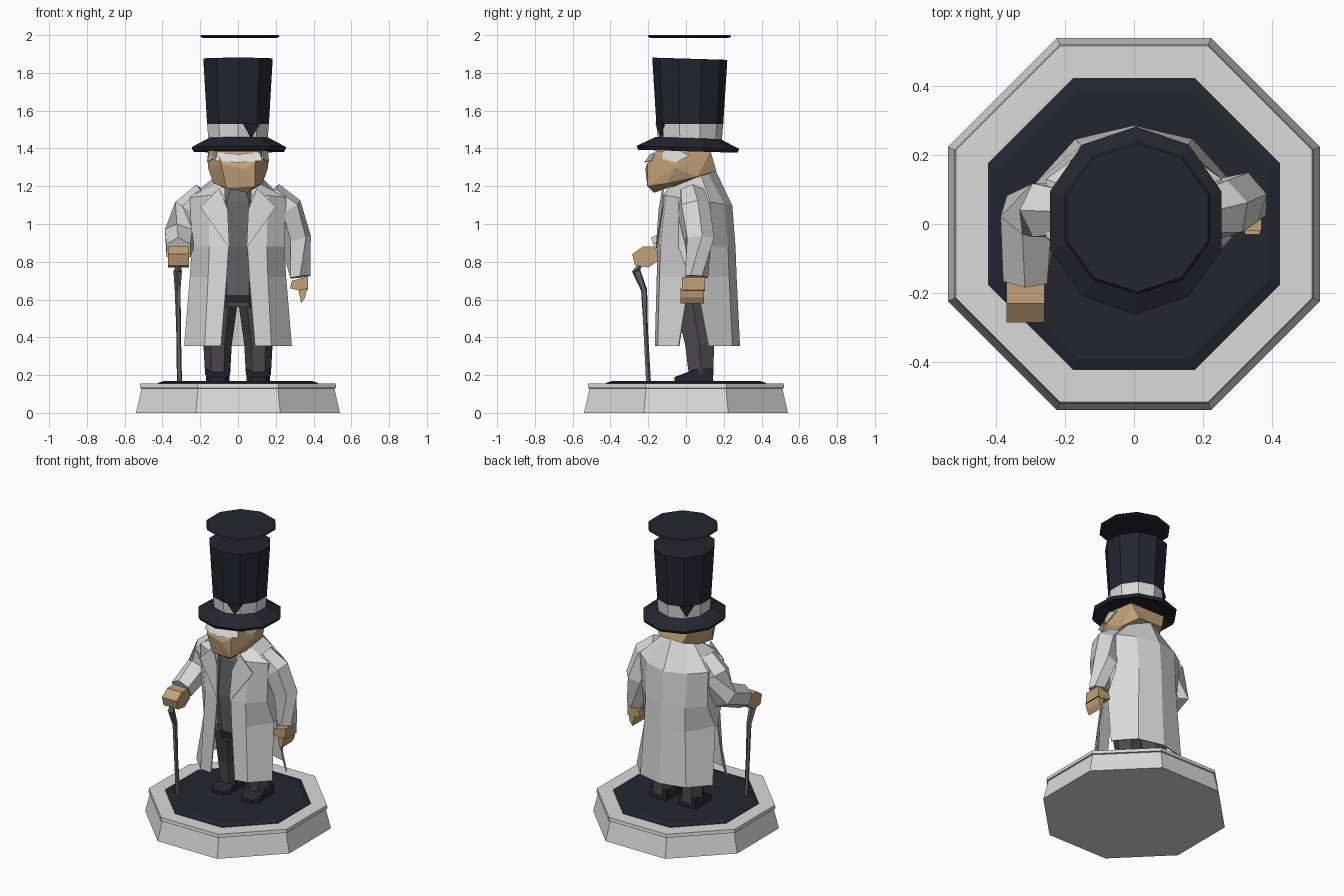
import bpy, bmesh, math
from mathutils import Vector

if "Cube" in bpy.data.objects:
    bpy.data.objects.remove(bpy.data.objects["Cube"])


def material(name, rgb):
    m = bpy.data.materials.new(name)
    m.diffuse_color = (*rgb, 1)
    m.use_nodes = True
    m.node_tree.nodes["Principled BSDF"].inputs["Base Color"].default_value = m.diffuse_color
    return m


PALE = material("pale_grey", (0.70, 0.70, 0.70))
BLACK = material("blue_black", (0.018, 0.018, 0.029))
SKIN = material("tan_skin", (0.54, 0.36, 0.19))
GREY = material("vest_grey", (0.13, 0.13, 0.135))
DARK = material("trouser_grey", (0.075, 0.07, 0.075))


def finish(name, bm, mats, rule=None):
    bmesh.ops.recalc_face_normals(bm, faces=bm.faces)
    if rule:
        for f in bm.faces:
            f.material_index = rule(f.calc_center_median())
    me = bpy.data.meshes.new(name)
    bm.to_mesh(me)
    bm.free()
    for m in mats:
        me.materials.append(m)
    ob = bpy.data.objects.new(name, me)
    bpy.context.collection.objects.link(ob)
    return ob


def loft(name, rings, mats, closed=True, caps=True, skip=(), rule=None):
    """Skin equal-length rings of points; skip holds (ring, segment) openings."""
    bm = bmesh.new()
    vs = [[bm.verts.new(p) for p in r] for r in rings]
    n = len(rings[0])
    for i in range(len(vs) - 1):
        for j in range(n if closed else n - 1):
            if (i, j) not in skip:
                k = (j + 1) % n
                bm.faces.new((vs[i][j], vs[i][k], vs[i + 1][k], vs[i + 1][j]))
    if caps:
        bm.faces.new(vs[0])
        bm.faces.new(vs[-1])
    return finish(name, bm, mats, rule)


def ring(cx, cy, z, rx, ry, n, tx=0, ty=0, turn=0.5):
    pts = []
    for i in range(n):
        a = 2 * math.pi * (i + turn) / n
        x, y = rx * math.cos(a), ry * math.sin(a)
        pts.append(Vector((cx + x, cy + y, z + tx * x + ty * y)))
    return pts


def tube(name, path, mats, n=6):
    """Faceted limb through (x, y, z, radius) points."""
    ps = [Vector(p[:3]) for p in path]
    rings = []
    for i, p in enumerate(ps):
        d = ps[min(i + 1, len(ps) - 1)] - ps[max(i - 1, 0)]
        q = d.to_track_quat('Z', 'Y')
        rings.append([p + q @ v for v in ring(0, 0, 0, path[i][3], path[i][3], n)])
    return loft(name, rings, mats)


def hull(name, pts, mats, rule=None):
    bm = bmesh.new()
    for p in pts:
        bm.verts.new(p)
    r = bmesh.ops.convex_hull(bm, input=bm.verts)
    junk = {g for g in r["geom_interior"] if isinstance(g, bmesh.types.BMVert)}
    bmesh.ops.delete(bm, geom=list(junk), context='VERTS')
    return finish(name, bm, mats, rule)


def both(pts):
    return [(s * x, y, z) for x, y, z in pts for s in (1, -1)]


def plate(name, pts, mats, depth=(0, 0.006, 0)):
    return loft(name, [[Vector(p) for p in pts],
                       [Vector(p) + Vector(depth) for p in pts]], mats)


# Octagonal plinth and dark inset stage
K = 1 / math.cos(math.pi / 8)
loft("plinth", [ring(0, 0, z, r * K, r * K, 8) for z, r in
                ((0, 0.54), (0.13, 0.51), (0.132, 0.52), (0.155, 0.517))], [PALE])
loft("stage", [ring(0, 0, z, r * K, r * K, 8) for z, r in
               ((0.15, 0.424), (0.158, 0.424), (0.17, 0.39))], [BLACK])

# Shoes and trouser legs
for s, side in ((-1, "left"), (1, "right")):
    c = s * 0.108
    hull(side + "_shoe", [(c + dx, y, z) for dx in (-0.062, 0.062) for y, z in
         ((-0.03, 0.165), (0.145, 0.165), (-0.025, 0.195), (0.06, 0.235), (0.14, 0.235))]
         + [(c + dx, -0.06, z) for dx in (-0.04, 0.04) for z in (0.165, 0.19)], [BLACK])
    loft(side + "_trouser_leg", [ring(c + s * dx, y, z, rx, ry, 6, turn=0) for dx, y, z, rx, ry in
         ((0, 0.08, 0.2, 0.066, 0.075), (0, 0.072, 0.36, 0.075, 0.088),
          (-0.02, 0.03, 0.6, 0.088, 0.11))], [DARK])

# Waist, vest and belt
loft("vest", [ring(0, y, z, rx, ry, 8) for y, z, rx, ry in
              ((0.03, 0.56, 0.15, 0.12), (0.03, 0.62, 0.15, 0.13), (0.03, 0.88, 0.17, 0.16),
               (0.03, 1.12, 0.15, 0.14), (0.02, 1.21, 0.08, 0.09))], [GREY, DARK],
     rule=lambda c: 1 if c.z < 0.61 else 0)
plate("belt", [(-0.06, -0.098, 0.585), (0.06, -0.098, 0.585),
               (0.06, -0.098, 0.625), (-0.06, -0.098, 0.625)], [BLACK])


# Long open coat with side vents
def coat_ring(z, w, yf, yb, gap, s1, s2, tilt):
    half = [(gap, yf), (0.62 * w, yf + 0.015), (w, s1), (w, s2), (0.6 * w, yb - 0.04)]
    full = half + [(0, yb)] + [(-x, y) for x, y in reversed(half)]
    return [Vector((x, y, z + tilt * y)) for x, y in full]


coat = loft("coat", [coat_ring(*r) for r in (
    (1.225, 0.115, -0.10, 0.155, 0.07, -0.03, 0.08, 0.4),
    (1.135, 0.255, -0.12, 0.245, 0.07, -0.04, 0.13, -0.15),
    (0.88, 0.245, -0.15, 0.262, 0.05, -0.04, 0.12, 0),
    (0.72, 0.255, -0.155, 0.268, 0.06, 0.02, 0.05, 0),
    (0.355, 0.285, -0.165, 0.286, 0.09, -0.04, 0.12, 0))],
    [PALE], closed=False, caps=False, skip={(3, 2), (3, 7)})
mod = coat.modifiers.new("cloth_thickness", 'SOLIDIFY')
mod.thickness = 0.008

# Folded lapels
for s, side in ((-1, "left"), (1, "right")):
    plate(side + "_lapel", [(s * 0.045, -0.160, 0.87), (s * 0.055, -0.145, 1.08),
                            (s * 0.10, -0.125, 1.19), (s * 0.20, -0.125, 1.09)], [PALE])

# Sleeves
tube("right_sleeve", [(0.17, 0.03, 1.16, 0.07), (0.255, 0.04, 1.08, 0.09),
                      (0.305, 0.07, 0.92, 0.084), (0.33, 0.055, 0.72, 0.062)], [PALE])
tube("left_sleeve", [(-0.17, 0.03, 1.16, 0.07), (-0.255, 0.04, 1.07, 0.09),
                     (-0.305, 0.03, 0.94, 0.088), (-0.315, -0.155, 0.86, 0.074)], [PALE])

# Hands
hull("left_hand", [(x, y, z) for x in (-0.37, -0.26) for y, z in
                   ((-0.14, 0.81), (-0.14, 0.88), (-0.23, 0.88), (-0.285, 0.84), (-0.27, 0.78), (-0.2, 0.77))],
     [SKIN])
hull("right_hand", [(x, y, z) for y in (-0.02, 0.10) for x, z in
                    ((0.285, 0.70), (0.275, 0.66), (0.335, 0.645), (0.37, 0.65), (0.37, 0.72))], [SKIN])
hull("right_fingers", [(x, y, z) for y in (-0.03, 0.095) for x, z in
                       ((0.32, 0.65), (0.365, 0.66), (0.355, 0.61), (0.335, 0.58))], [SKIN])

# Walking cane with a bent neck
tube("cane", [(-0.31, -0.20, 0.165, 0.014), (-0.315, -0.215, 0.45, 0.013),
              (-0.318, -0.222, 0.65, 0.017), (-0.318, -0.262, 0.75, 0.024),
              (-0.316, -0.235, 0.81, 0.022)], [GREY], 5)

# Jutting head, skull cap of hair, brow and neck
tube("neck", [(0, 0.05, 1.15, 0.07), (0, 0.02, 1.3, 0.08)], [SKIN])
hull("head", both([(0.09, -0.205, 1.32), (0.11, -0.16, 1.385), (0.155, -0.05, 1.39),
                   (0.16, -0.06, 1.30), (0.13, -0.10, 1.215), (0.14, 0.06, 1.25),
                   (0.13, 0.13, 1.385), (0.09, 0.16, 1.28)])
     + [(0.03, -0.215, 1.29), (0.05, -0.17, 1.165), (-0.06, -0.19, 1.19), (0.09, -0.205, 1.20)], [SKIN])
plate("brow", [(-0.12, -0.185, 1.335), (0, -0.222, 1.325), (0.13, -0.185, 1.335),
               (0.115, -0.165, 1.38), (0, -0.19, 1.37), (-0.11, -0.165, 1.38)], [PALE])
for s, side in ((-1, "left"), (1, "right")):
    plate(side + "_sideburn", [(s * 0.135, -0.125, 1.345), (s * 0.165, -0.05, 1.325),
                               (s * 0.16, 0.02, 1.365), (s * 0.158, -0.05, 1.39),
                               (s * 0.13, -0.12, 1.388)], [PALE], (-s * 0.008, 0, 0))

# Tall hat: drooping brim, crown with pale band, loose lid
loft("hat_brim", [ring(0.005, 0.01, z, r, r * 1.04, 10, ty=t) for z, r, t in
                  ((1.425, 0.16, -0.03), (1.385, 0.252, -0.03),
                   (1.405, 0.262, -0.03), (1.455, 0.165, -0.03))], [BLACK])
loft("hat_crown", [ring(0, 0.02, z, r, r * 1.03, 10, ty=t) for z, r, t in
                   ((1.43, 0.163, 0), (1.53, 0.172, 0), (1.875, 0.193, -0.03))], [BLACK, PALE],
     rule=lambda c: 1 if 1.44 < c.z < 1.52 else 0)
loft("hat_lid", [ring(0.01, 0.018, z, r, r, 10) for z, r in
                 ((1.985, 0.205), (1.992, 0.222), (2.0, 0.215))], [BLACK])

# Pointed notches of hat cloth hanging over the band
for i, (a, w) in enumerate(((-65, 0.05), (130, 0.045))):
    a = math.radians(a)
    out, along = Vector((math.cos(a), math.sin(a), 0)), Vector((-math.sin(a), math.cos(a), 0))
    top = Vector((0, 0.02, 1.535)) + out * 0.178
    tip = Vector((0, 0.02, 1.455)) + out * 0.170
    plate("band_notch_%d" % (i + 1), [top - along * w, tip, top + along * w], [BLACK], -out * 0.009)
